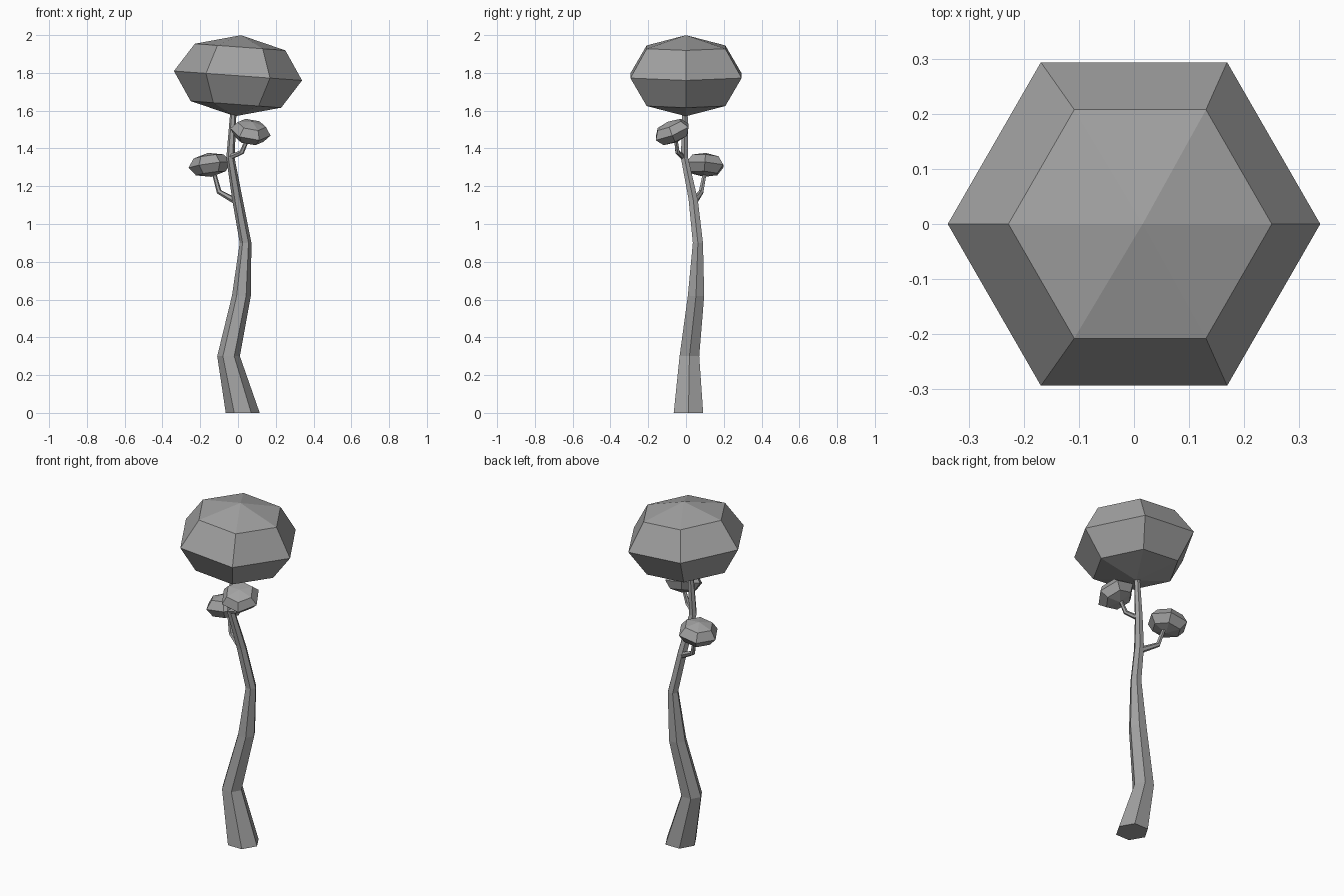
import bpy, bmesh, math
from mathutils import Vector, Matrix

cube = bpy.data.objects.get("Cube")
if cube:
    bpy.data.objects.remove(cube, do_unlink=True)

grey = bpy.data.materials.new("plain grey")
grey.use_nodes = True
GREY = (0.36, 0.36, 0.36, 1)
grey.diffuse_color = GREY
grey.node_tree.nodes["Principled BSDF"].inputs["Base Color"].default_value = GREY


def finish(name, bm):
    bmesh.ops.recalc_face_normals(bm, faces=bm.faces)
    mesh = bpy.data.meshes.new(name)
    bm.to_mesh(mesh)
    bm.free()
    mesh.materials.append(grey)
    obj = bpy.data.objects.new(name, mesh)
    bpy.context.collection.objects.link(obj)
    return obj


def tube(name, rings, sides, level=False):
    """Skin rings of (x, y, z, radius); level rings stay horizontal."""
    bm = bmesh.new()
    pts = [Vector(r[:3]) for r in rings]
    loops = []
    for i, p in enumerate(pts):
        along = pts[min(i + 1, len(pts) - 1)] - pts[max(i - 1, 0)]
        turn = Matrix() if level else Vector((0, 0, 1)).rotation_difference(along).to_matrix().to_4x4()
        loop = []
        for k in range(sides):
            a = math.tau * k / sides
            loop.append(bm.verts.new(p + turn @ (rings[i][3] * Vector((math.cos(a), math.sin(a), 0)))))
        loops.append(loop)
    for low, high in zip(loops, loops[1:]):
        for k in range(sides):
            n = (k + 1) % sides
            bm.faces.new((low[k], low[n], high[n], high[k]))
    bm.faces.new(loops[0][::-1])
    bm.faces.new(loops[-1])
    return finish(name, bm)


def foliage(name, centre, radius, height, tilt_x, tilt_y):
    """Six-sided, four-band flattened ball with corners along x."""
    bm = bmesh.new()
    bmesh.ops.create_uvsphere(bm, u_segments=6, v_segments=4, radius=1,
                              matrix=Matrix.Rotation(math.radians(30), 4, 'Z'))
    obj = finish(name, bm)
    obj.scale = (radius, radius, height)
    obj.rotation_euler = (math.radians(tilt_x), math.radians(tilt_y), 0)
    obj.location = centre
    return obj


# Crooked tapering trunk
tube("trunk", [
    (0.025, 0.013, 0, 0.09),
    (-0.05, 0.018, 0.3, 0.06),
    (0.018, 0.053, 0.62, 0.05),
    (0.04, 0.063, 0.9, 0.031),
    (-0.003, 0.038, 1.13, 0.028),
    (-0.04, -0.008, 1.35, 0.022),
    (-0.023, -0.005, 1.62, 0.016),
], 6, level=True)

# Bent side branches
tube("right_branch", [
    (-0.01, 0.045, 1.12, 0.018),
    (-0.1, 0.08, 1.17, 0.014),
    (-0.135, 0.105, 1.3, 0.01),
], 6)
tube("left_branch", [
    (-0.04, -0.015, 1.355, 0.015),
    (0.02, -0.045, 1.38, 0.013),
    (0.055, -0.055, 1.46, 0.01),
], 6)

# Foliage clumps
foliage("crown", (0, 0, 1.785), 0.34, 0.215, 0, 4.2)
foliage("right_foliage", (-0.15, 0.1, 1.313), 0.113, 0.064, -4, -8)
foliage("left_foliage", (0.066, -0.073, 1.487), 0.108, 0.06, 22, 10)
